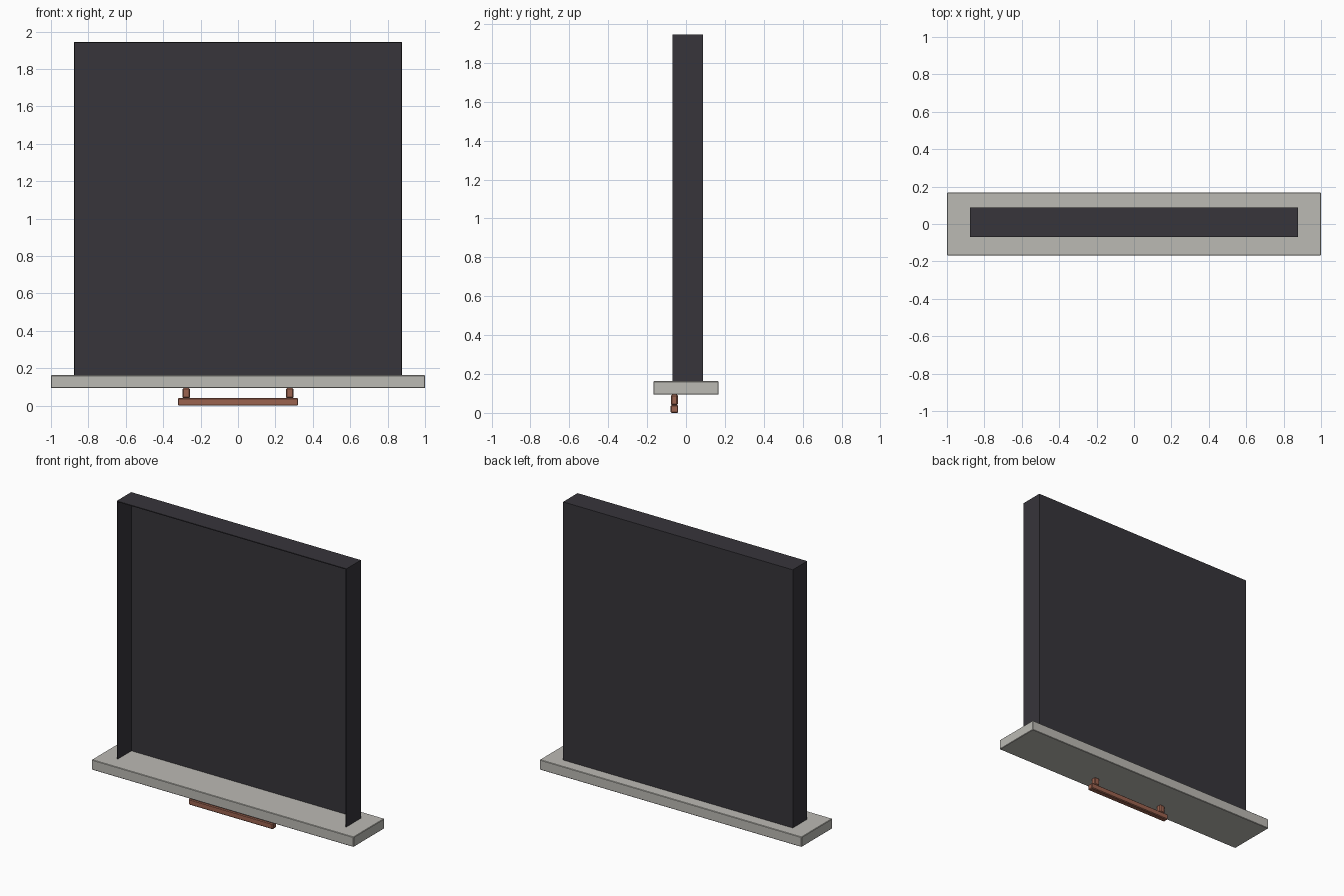
import bpy

cube = bpy.data.objects.get("Cube")
if cube:
    bpy.data.objects.remove(cube, do_unlink=True)


def material(name, rgb):
    mat = bpy.data.materials.new(name)
    mat.use_nodes = True
    mat.diffuse_color = (*rgb, 1)
    mat.node_tree.nodes["Principled BSDF"].inputs["Base Color"].default_value = (*rgb, 1)
    return mat


CHARCOAL = material("charcoal", (0.038, 0.035, 0.043))
STONE = material("pale stone", (0.50, 0.49, 0.455))
COPPER = material("copper brown", (0.33, 0.125, 0.08))


def box(name, low, high, mat, bevel=0):
    """Box between two opposite corners, with optional chamfered edges."""
    centre = [(a + b) / 2 for a, b in zip(low, high)]
    bpy.ops.mesh.primitive_cube_add(size=1, location=centre)
    obj = bpy.context.object
    obj.name = name
    obj.scale = [b - a for a, b in zip(low, high)]
    bpy.ops.object.transform_apply(location=False, rotation=False, scale=True)
    obj.data.materials.append(mat)
    if bevel:
        mod = obj.modifiers.new("chamfer", "BEVEL")
        mod.width = bevel
        mod.segments = 1
    return obj


# Base slab
BASE_LOW, BASE_TOP = 0.094, 0.163
box("base_slab", (-1, -0.168, BASE_LOW), (1, 0.168, BASE_TOP), STONE, 0.003)

# Upright shell, open at the front and bottom
W, FRONT, BACK, TOP, T = 0.877, -0.07, 0.088, 1.945, 0.006
box("back_panel", (-W, BACK - T, BASE_TOP), (W, BACK, TOP), CHARCOAL)
box("top_panel", (-W, FRONT, TOP - T), (W, BACK - T, TOP), CHARCOAL)
for side, s in (("left", 1), ("right", -1)):
    xs = sorted((s * (W - T), s * W))
    box(side + "_panel", (xs[0], FRONT, BASE_TOP), (xs[1], BACK - T, TOP - T), CHARCOAL)

# Handle under the base
box("handle_bar", (-0.322, -0.08, 0), (0.322, -0.04, 0.04), COPPER, 0.005)
for side, s in (("left", 1), ("right", -1)):
    x = s * 0.277
    box(side + "_handle_post", (x - 0.02, -0.078, 0.04), (x + 0.02, -0.042, BASE_LOW), COPPER, 0.006)
